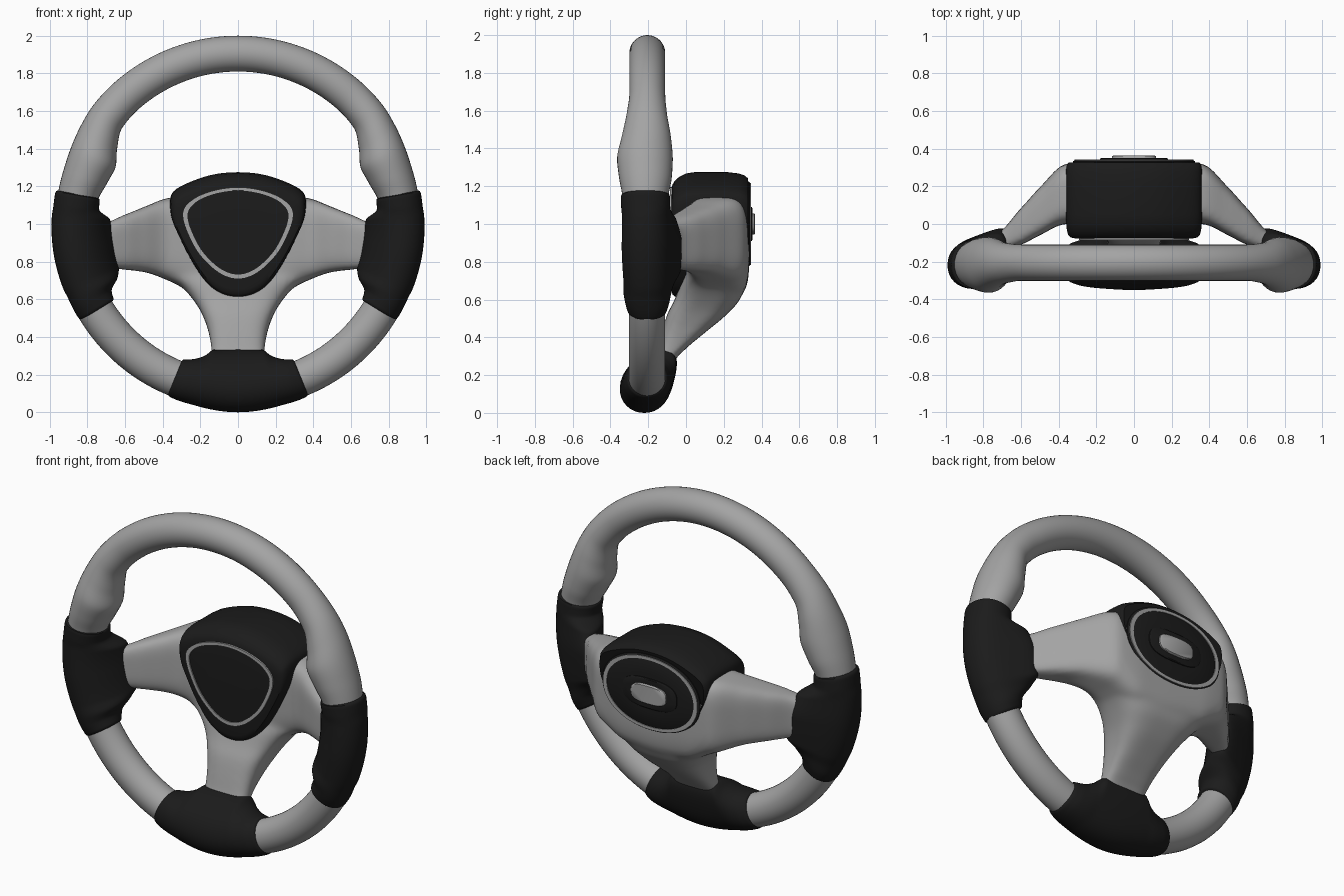
import bpy, bmesh, math
from math import sin, cos, pi, radians

if "Cube" in bpy.data.objects:
    bpy.data.objects.remove(bpy.data.objects["Cube"])


def material(name, rgb):
    m = bpy.data.materials.new(name)
    m.diffuse_color = (*rgb, 1)
    m.use_nodes = True
    m.node_tree.nodes["Principled BSDF"].inputs["Base Color"].default_value = m.diffuse_color
    return m


GREY = material("satin grey", (0.37, 0.37, 0.37))
BLACK = material("soft black", (0.011, 0.011, 0.011))


def spow(v, e):
    return math.copysign(abs(v) ** e, v)


def squircle(a, b, exp, n=48):
    """Rounded-box outline with half sizes a and b."""
    return [(a * spow(cos(2 * pi * i / n), 2 / exp), b * spow(sin(2 * pi * i / n), 2 / exp))
            for i in range(n)]


def skin(bm, rings, wrap=False):
    vs = [[bm.verts.new(p) for p in r] for r in rings]
    n = len(vs[0])
    pairs = list(zip(vs, vs[1:])) + ([(vs[-1], vs[0])] if wrap else [])
    faces = [bm.faces.new((a[i], a[(i + 1) % n], b[(i + 1) % n], b[i]))
             for a, b in pairs for i in range(n)]
    if not wrap:
        faces += [bm.faces.new(vs[0][::-1]), bm.faces.new(vs[-1])]
    bmesh.ops.recalc_face_normals(bm, faces=faces)


def loft(name, mat, *ring_sets, wrap=False, angle=40):
    bm = bmesh.new()
    for rings in ring_sets:
        skin(bm, rings, wrap)
    me = bpy.data.meshes.new(name)
    bm.to_mesh(me)
    bm.free()
    me.materials.append(mat)
    ob = bpy.data.objects.new(name, me)
    bpy.context.collection.objects.link(ob)
    bpy.ops.object.select_all(action='DESELECT')
    ob.select_set(True)
    bpy.context.view_layer.objects.active = ob
    bpy.ops.object.shade_smooth_by_angle(angle=radians(angle))
    return ob


def interp(keys, t):
    """Monotone cubic interpolation of key rows by their first column."""
    t = min(max(t, keys[0][0]), keys[-1][0])
    i = max(k for k in range(len(keys) - 1) if keys[k][0] <= t)
    out = []
    for c in range(1, len(keys[0])):
        def slope(k):
            return (keys[k + 1][c] - keys[k][c]) / (keys[k + 1][0] - keys[k][0])

        def tan(k):
            if k == 0 or k == len(keys) - 1:
                return 0
            a, b = slope(k - 1), slope(k)
            return 2 * a * b / (a + b) if a * b > 0 else 0
        h = keys[i + 1][0] - keys[i][0]
        u = (t - keys[i][0]) / h
        out.append((2*u**3 - 3*u**2 + 1) * keys[i][c] + (u**3 - 2*u**2 + u) * h * tan(i)
                   + (3*u**2 - 2*u**3) * keys[i + 1][c] + (u**3 - u**2) * h * tan(i + 1))
    return out


def rim_part(name, mat, keys, a, b, exp=2.0, steps=60):
    """Sweep around the wheel; keys: angle from top, inner r, outer r, front y, back y, skew."""
    angles = [a, a + .35, a + 1] + [a + 1 + (b - a - 2) * i / steps for i in range(1, steps)]
    angles += [b - 1, b - .35, b]
    rings = []
    for k, t in enumerate(angles):
        s = {0: .92, 1: .98}.get(min(k, len(angles) - 1 - k), 1)
        ri, ro, yf, yb, skew = interp(keys, abs((t + 180) % 360 - 180))
        ring = []
        for u, v in squircle(1, 1, exp, 36):
            r = (ri + ro) / 2 - s * u * (ro - ri) / 2
            y = (yf + yb) / 2 + s * v * (yb - yf) / 2 + skew * ((1 + u) / 2) ** 2.6
            ring.append((r * sin(radians(t)), y, 1 + r * cos(radians(t))))
        rings.append(ring)
    return loft(name, mat, rings)


# Rim: grey upper arc with thumb grips, two lower arcs
UPPER = [(0, .81, 1.0, -.30, -.11, 0), (40, .807, .998, -.30, -.11, 0),
         (50, .80, .995, -.315, -.10, 0), (58, .757, .985, -.34, -.08, 0),
         (66, .716, .975, -.365, -.07, 0), (73, .729, .97, -.355, -.075, 0),
         (82, .757, .97, -.335, -.095, 0), (86, .757, .97, -.335, -.095, 0)]
LOWER = [(115, .785, .982, -.302, -.11, 0), (165, .787, .982, -.302, -.11, 0)]
rim_part("rim_upper", GREY, UPPER, -85, 85, steps=120)
rim_part("rim_lower_right", GREY, LOWER, 117, 163)
rim_part("rim_lower_left", GREY, LOWER, 197, 243)

# Black sleeves with lugs where the spokes join
SIDE = [(79, .745, .985, -.345, -.085, 0), (84, .742, .985, -.345, -.085, .01),
        (88, .68, .99, -.35, -.085, .10), (98, .665, .992, -.355, -.08, .14),
        (110, .675, .99, -.345, -.08, .13), (114, .70, .985, -.34, -.085, .07),
        (118, .76, .985, -.325, -.09, .02), (121.5, .77, .983, -.312, -.1, 0)]
BASE = [(157.5, .775, .987, -.312, -.10, 0), (161.5, .757, .99, -.33, -.085, .01),
        (166, .72, .99, -.345, -.08, .05), (169, .68, .993, -.353, -.08, .09),
        (180, .665, 1.0, -.362, -.08, .10)]
rim_part("sleeve_right", BLACK, SIDE, 79.5, 121.5, 2.15)
rim_part("sleeve_left", BLACK, SIDE, 238.5, 280.5, 2.15)
rim_part("sleeve_bottom", BLACK, BASE, 157.7, 202.3, 2.15)

# Spoke body: cross arm lofted along x, lower arm along z, fused and smoothed
ARM = [(0, .60, 1.14, 0, .335), (.2, .62, 1.15, 0, .335), (.36, .695, 1.14, 0, .32),
       (.5, .745, 1.09, -.06, .195), (.6, .757, 1.05, -.11, .085), (.74, .77, 1.0, -.15, -.05)]
LEG = [(.27, .14, -.17, -.06), (.34, .142, -.15, .0), (.42, .155, -.13, .095),
       (.52, .19, -.10, .215), (.6, .24, -.06, .285), (.68, .315, -.03, .315),
       (.75, .44, 0, .32), (.82, .38, 0, .335), (1.0, .33, 0, .335)]
arm, leg = [], []
for i in range(-37, 38):
    x = i * .02
    z0, z1, y0, y1 = interp(ARM, abs(x))
    arm.append([(x, (y0 + y1) / 2 + u, (z0 + z1) / 2 + v)
                for u, v in squircle((y1 - y0) / 2, (z1 - z0) / 2, 4)])
for i in range(38):
    z = .27 + i * .02
    w, y0, y1 = interp(LEG, z)
    leg.append([(u, (y0 + y1) / 2 + v, z) for u, v in squircle(w, (y1 - y0) / 2, 3.4)])
body = loft("spoke_body", GREY, arm, leg)
rm = body.modifiers.new("fuse", 'REMESH')
rm.mode, rm.voxel_size, rm.use_smooth_shade = 'VOXEL', .014, True
sm = body.modifiers.new("soften", 'SMOOTH')
sm.factor, sm.iterations = .5, 12


def outline(half, n=6):
    """Smooth closed outline from right-half points running top to bottom."""
    pts = half + [(-x, z) for x, z in half[-2:0:-1]]
    m, out = len(pts), []
    for i in range(m):
        p = [pts[(i + k) % m] for k in (-1, 0, 1, 2)]
        for j in range(n):
            u = j / n
            out.append(tuple(.5 * (2 * b + (c - a) * u + (2*a - 5*b + 4*c - d) * u**2
                                   + (3*b - a - 3*c + d) * u**3) for a, b, c, d in zip(*p)))
    return out


def layers(shape, profile, cz=1.0):
    """Copies of a front outline at (y, scale) steps."""
    return [[(x * s, y, cz + (z - cz) * s) for x, z in shape] for y, s in profile]


# Hub pad: top slopes down to front and back, low part stays inside the body
HUB = outline([(0, 1.275), (.13, 1.263), (.25, 1.225), (.335, 1.18), (.36, 1.13), (.355, 1.04),
               (.32, .95), (.25, .81), (.17, .69), (.09, .625), (0, .605)])
pad = layers(HUB, [(-.08, .5), (-.077, .85), (-.072, .93), (-.06, .965), (-.035, .985),
                   (0, .995), (.05, 1), (.14, 1), (.22, 1), (.28, 1), (.31, .99), (.328, .96)], .92)
for ring in pad:
    for k, (x, y, z) in enumerate(ring):
        drop = .05 * max(0, (.04 - y) / .12) ** 2 + .02 * max(0, (y - .2) / .13) ** 2
        back = .16 + .17 * min(1, max(0, (z - .78) / .2))
        ring[k] = (x, min(y, back) if y > .16 else y, z - drop * max(0, (z - .65) / .62))
loft("hub_pad", BLACK, pad)

# Trim ring on the pad
TRIM = outline([(0, 1.195), (.12, 1.18), (.22, 1.143), (.28, 1.09), (.29, 1.03), (.26, .94),
                (.2, .835), (.1, .742), (0, .71)])
loft("pad_trim_ring", GREY, layers(TRIM, [(-.06, 1), (-.085, 1), (-.085, .92), (-.06, .92)], .98),
     wrap=True)


# Rear cover plate, its trim ring and the raised centre
def shape(a, b, exp=2.0):
    return [(x, 1 + z) for x, z in squircle(a, b, exp, 64)]


loft("rear_plate", BLACK, layers(shape(.325, .226, 2.1), [(.26, 1), (.332, 1), (.338, .97), (.342, .5)]))
loft("rear_trim_ring", GREY, layers(shape(.315, .217, 2.1),
                                    [(.31, 1), (.343, 1), (.343, .92), (.31, .92)]), wrap=True)
loft("rear_boss", BLACK, layers(shape(.18, .09, 2.8), [(.32, 1), (.347, 1), (.351, .95)]))
loft("rear_button", GREY, layers(shape(.117, .056, 3), [(.33, 1), (.36, 1), (.365, .93)]))
